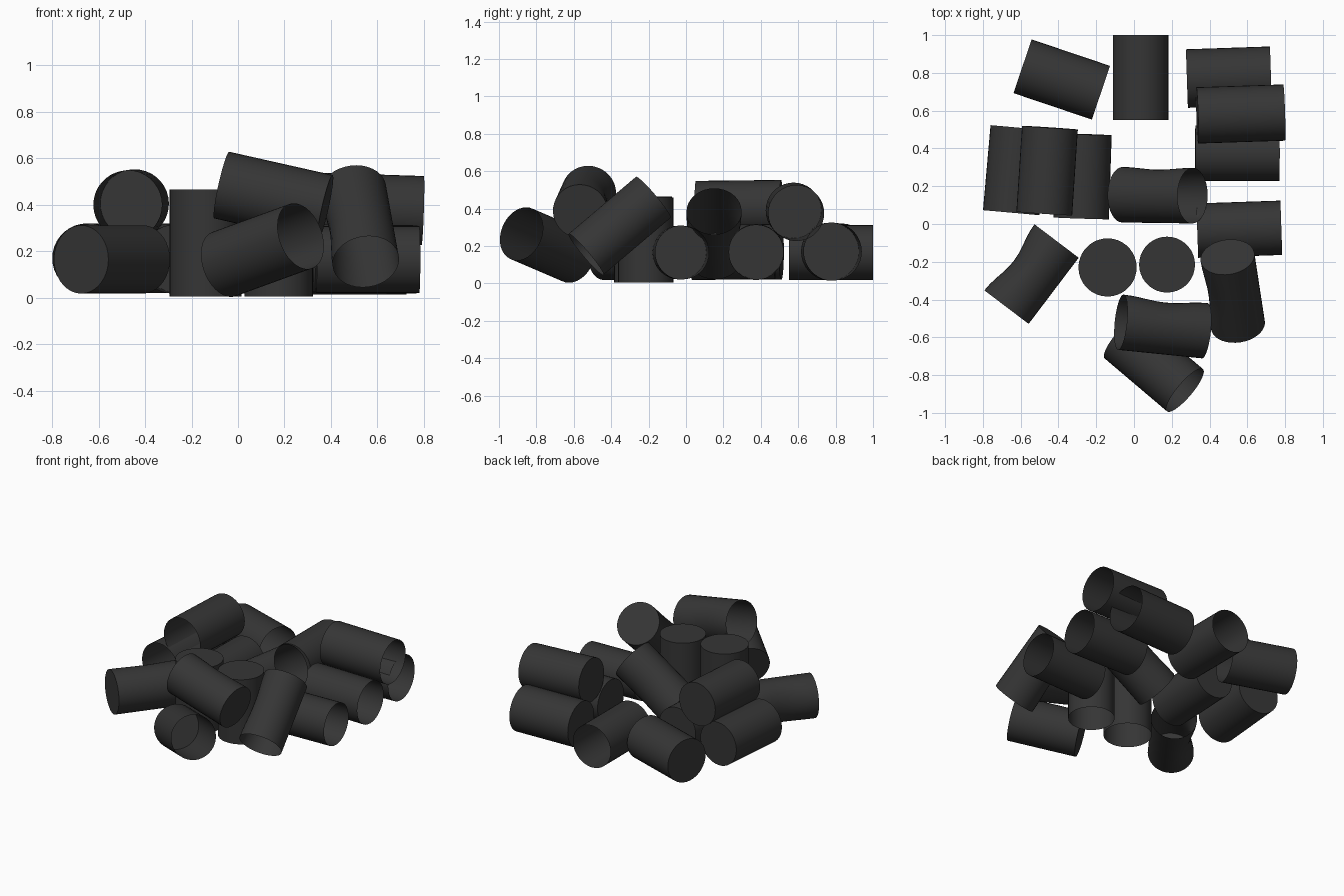
import bpy, bmesh, math
from mathutils import Vector

old = bpy.data.objects.get("Cube")
if old:
    bpy.data.objects.remove(old, do_unlink=True)

metal = bpy.data.materials.new("dark_grey")
metal.use_nodes = True
grey = (0.036, 0.036, 0.036, 1)
metal.diffuse_color = grey
shader = next(n for n in metal.node_tree.nodes if n.type == 'BSDF_PRINCIPLED')
shader.inputs["Base Color"].default_value = grey
shader.inputs["Roughness"].default_value = 0.7

SIDES, RINGS = 36, 10


def can(name, closed, opened, radius=0.147, dent_dir=None, dent=0.0):
    """Thin can between two end centres, one end capped, optionally dented."""
    a, b = Vector(closed), Vector(opened)
    turn = (b - a).to_track_quat('Z', 'Y')
    push = Vector(dent_dir).normalized() if dent_dir else Vector((0, 0, 1))
    bm = bmesh.new()
    loops = []
    for i in range(RINGS + 1):
        t = i / RINGS
        ring = []
        for k in range(SIDES):
            ang = math.tau * k / SIDES
            out = turn @ Vector((math.cos(ang), math.sin(ang), 0))
            depth = dent * math.sin(math.pi * t) ** 2 * max(0, out.dot(push))
            ring.append(bm.verts.new(a.lerp(b, t) + out * radius - push * depth))
        loops.append(ring)
    for low, high in zip(loops, loops[1:]):
        for k in range(SIDES):
            n = (k + 1) % SIDES
            bm.faces.new((low[k], low[n], high[n], high[k]))
    bm.faces.new(loops[0][::-1])
    mesh = bpy.data.meshes.new(name)
    bm.to_mesh(mesh)
    bm.free()
    mesh.materials.append(metal)
    obj = bpy.data.objects.new(name, mesh)
    bpy.context.collection.objects.link(obj)
    bpy.ops.object.select_all(action='DESELECT')
    obj.select_set(True)
    bpy.context.view_layer.objects.active = obj
    bpy.ops.object.shade_smooth_by_angle(angle=math.radians(40))


# Back row
can("back_right_can", (-0.59, 0.835, 0.17), (-0.175, 0.695, 0.17), 0.15)
can("back_middle_can", (0.035, 0.55, 0.165), (0.035, 1.0, 0.165))
can("back_left_can", (0.28, 0.77, 0.17), (0.725, 0.785, 0.17), 0.155)

# Left side stack
can("left_upper_can", (0.335, 0.575, 0.39), (0.795, 0.59, 0.375), 0.149)
can("left_middle_can", (0.325, 0.375, 0.17), (0.77, 0.375, 0.165))
can("left_front_can", (0.335, -0.035, 0.165), (0.78, -0.02, 0.165), 0.144)

# Right side stack
can("right_outer_can", (-0.61, 0.51, 0.17), (-0.65, 0.06, 0.17), 0.15)
can("right_upper_can", (-0.445, 0.51, 0.405), (-0.475, 0.055, 0.4), 0.148)
can("right_inner_can", (-0.265, 0.475, 0.17), (-0.28, 0.03, 0.165), 0.147)

# Centre: leaning can and two standing cans
can("centre_leaning_can", (-0.06, 0.155, 0.145), (0.31, 0.15, 0.385), 0.147, (0, 1, 0), 0.012)
can("standing_can_right", (-0.14, -0.23, 0.465), (-0.14, -0.23, 0.005), 0.154)
can("standing_can_left", (0.175, -0.215, 0.46), (0.175, -0.215, 0.005), 0.148)

# Front group
can("front_right_can", (-0.675, -0.44, 0.165), (-0.41, -0.09, 0.165), 0.147, (-0.8, 0.6, 0), 0.03)
can("front_left_leaning_can", (0.495, -0.175, 0.46), (0.55, -0.535, 0.155), 0.144, (-1, 0, 0), 0.015)
can("front_upper_can", (0.375, -0.565, 0.385), (-0.07, -0.52, 0.485), 0.147, (0, 1, 0), 0.02)
can("front_lower_can", (-0.06, -0.6, 0.145), (0.27, -0.88, 0.265), 0.147)
